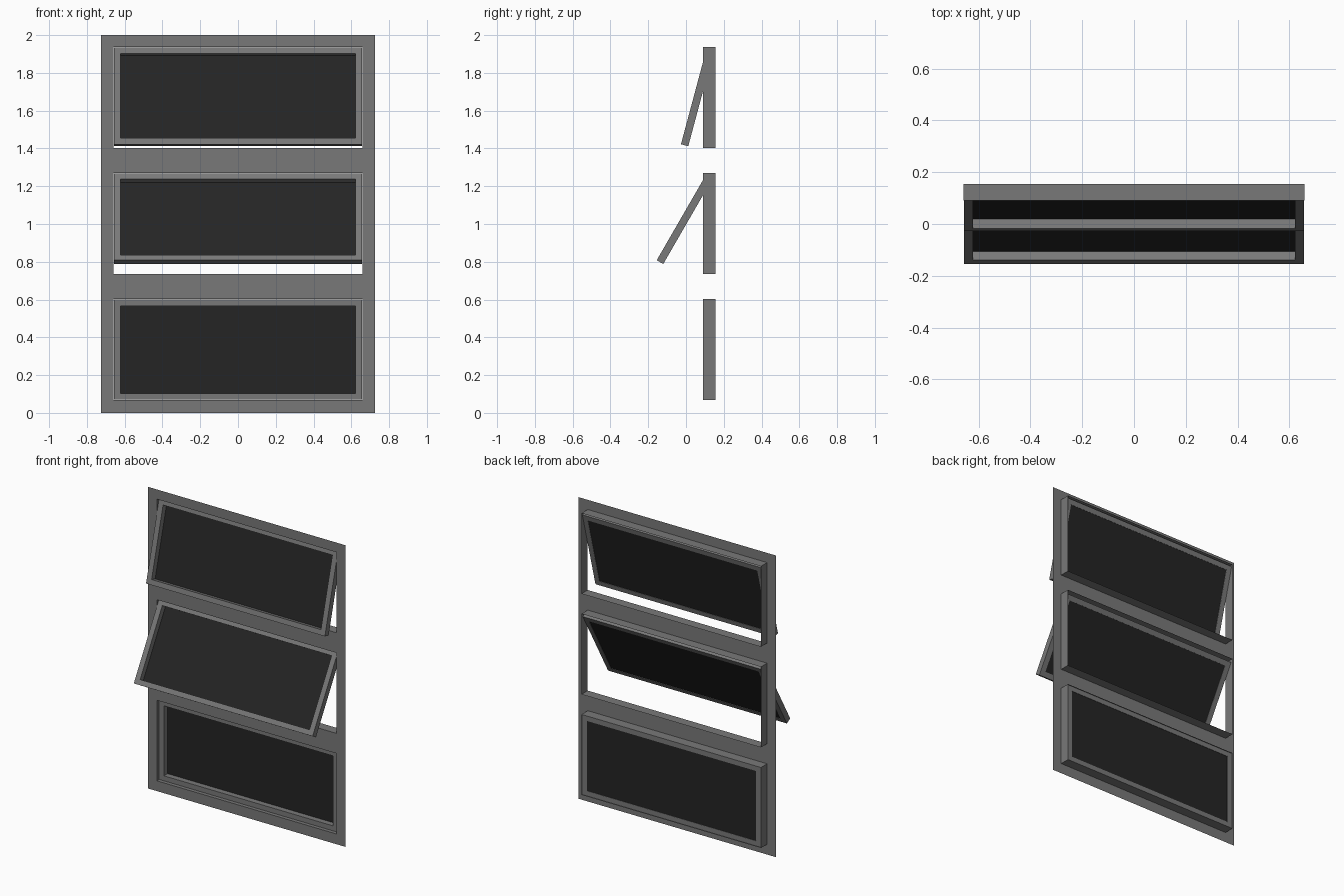
import bpy, bmesh, math
from mathutils import Matrix, Vector

if "Cube" in bpy.data.objects:
    bpy.data.objects.remove(bpy.data.objects["Cube"])


def make_material(name, value):
    m = bpy.data.materials.new(name)
    m.diffuse_color = (value, value, value, 1)
    m.use_nodes = True
    m.node_tree.nodes["Principled BSDF"].inputs["Base Color"].default_value = m.diffuse_color
    return m


GREY = make_material("frame grey", 0.19)
DARK = make_material("dark pane", 0.018)

W, HOLE = 0.725, 0.658           # half widths of surround and openings
FRONT, BACK = 0.09, 0.155        # depth of the window casing
SASH_Y, T, BAR = 0.111, 0.04, 0.035
# opening bottom, opening top, sash tilt in degrees
WINDOWS = [("lower", 0.068, 0.602, 0), ("middle", 0.735, 1.269, 30),
           ("upper", 1.402, 1.936, 15)]


def finish(name, bm, mat):
    me = bpy.data.meshes.new(name)
    bm.to_mesh(me)
    bm.free()
    me.materials.append(mat)
    ob = bpy.data.objects.new(name, me)
    bpy.context.collection.objects.link(ob)
    return ob


def rect(bm, y, hw, z0, z1):
    return [bm.verts.new(p) for p in
            ((-hw, y, z0), (hw, y, z0), (hw, y, z1), (-hw, y, z1))]


def bridge(bm, a, b):
    for i in range(4):
        j = (i + 1) % 4
        bm.faces.new((a[i], a[j], b[j], b[i]))


# flat surround sheet with three openings
bm = bmesh.new()
xs = [-W, -HOLE, HOLE, W]
zs = [0] + [z for w in WINDOWS for z in w[1:3]] + [2]
grid = [[bm.verts.new((x, FRONT, z)) for x in xs] for z in zs]
for r in range(len(zs) - 1):
    for c in range(3):
        if not (c == 1 and r % 2 == 1):
            bm.faces.new((grid[r][c], grid[r][c + 1],
                          grid[r + 1][c + 1], grid[r + 1][c]))
finish("surround", bm, GREY)

for label, z0, z1, tilt in WINDOWS:
    # thin reveal running back from the opening
    bm = bmesh.new()
    bridge(bm, rect(bm, FRONT, HOLE, z0, z1), rect(bm, BACK, HOLE, z0, z1))
    finish(label + "_reveal", bm, GREY)

    # hinge along the top front edge of the sash
    hinge = Vector((0, SASH_Y, z1))
    swing = (Matrix.Translation(hinge)
             @ Matrix.Rotation(-math.radians(tilt), 4, 'X'))
    h, hw = z1 - z0, HOLE - 0.002

    # sash frame: a rectangular ring, hung from its top edge
    bm = bmesh.new()
    fo = rect(bm, 0, hw, -h + 0.002, -0.002)
    fi = rect(bm, 0, hw - BAR, -h + BAR, -BAR)
    bo = rect(bm, T, hw, -h + 0.002, -0.002)
    bi = rect(bm, T, hw - BAR, -h + BAR, -BAR)
    for a, b in ((fo, fi), (fi, bi), (bi, bo), (bo, fo)):
        bridge(bm, a, b)
    bmesh.ops.recalc_face_normals(bm, faces=bm.faces[:])
    bm.transform(swing)
    finish(label + "_sash", bm, GREY)

    # pane close to the back of the sash
    bm = bmesh.new()
    bm.faces.new(rect(bm, T - 0.002, hw - BAR, -h + BAR, -BAR))
    bm.transform(swing)
    finish(label + "_pane", bm, DARK)
